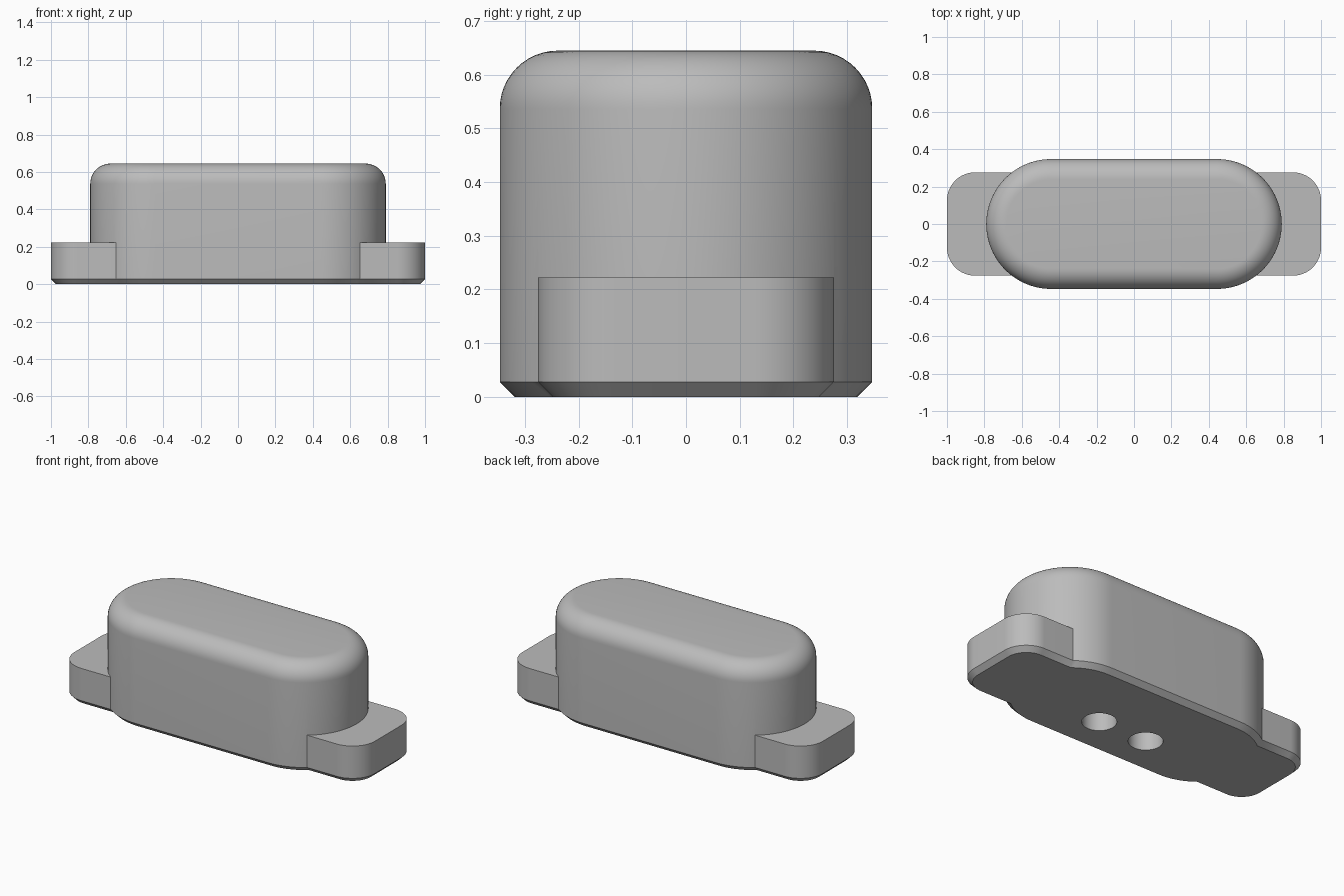
import bpy, bmesh, math

old = bpy.data.objects.get("Cube")
if old:
    bpy.data.objects.remove(old, do_unlink=True)

grey = bpy.data.materials.new("plain grey")
grey.use_nodes = True
colour = (0.5, 0.5, 0.5, 1)
grey.diffuse_color = colour
grey.node_tree.nodes["Principled BSDF"].inputs["Base Color"].default_value = colour


def outline(hx, hy, r, z, steps=24):
    """Rounded rectangle around the origin at height z."""
    points = []
    for k, (sx, sy) in enumerate([(1, 1), (-1, 1), (-1, -1), (1, -1)]):
        for i in range(steps + 1):
            a = (k + i / steps) * math.pi / 2
            points.append((sx * (hx - r) + r * math.cos(a),
                           sy * (hy - r) + r * math.sin(a), z))
    return points


def loft(name, hx, hy, r, profile):
    """Solid stacked from rounded outlines; profile holds (inset, height)."""
    bm = bmesh.new()
    rings = [[bm.verts.new(p) for p in outline(hx - d, hy - d, r - d, z)]
             for d, z in profile]
    n = len(rings[0])
    for low, high in zip(rings, rings[1:]):
        for i in range(n):
            j = (i + 1) % n
            bm.faces.new((low[i], low[j], high[j], high[i]))
    bm.faces.new(rings[0][::-1])
    bm.faces.new(rings[-1])
    bmesh.ops.remove_doubles(bm, verts=bm.verts, dist=1e-5)
    bmesh.ops.recalc_face_normals(bm, faces=bm.faces)
    mesh = bpy.data.meshes.new(name)
    bm.to_mesh(mesh)
    bm.free()
    mesh.materials.append(grey)
    obj = bpy.data.objects.new(name, mesh)
    bpy.context.collection.objects.link(obj)
    return obj


def combine(target, tool, operation):
    """Apply a boolean and remove the tool."""
    mod = target.modifiers.new(operation, "BOOLEAN")
    mod.operation = operation
    mod.solver = "EXACT"
    mod.object = tool
    bpy.context.view_layer.objects.active = target
    bpy.ops.object.modifier_apply(modifier=mod.name)
    bpy.data.objects.remove(tool, do_unlink=True)


# Pill-shaped housing: chamfered foot, rounded top edge
height, fillet, chamfer = 0.645, 0.108, 0.028
foot = [(chamfer, 0), (0, chamfer)]
dome = []
for i in range(13):
    a = i / 12 * math.pi / 2
    dome.append((fillet * (1 - math.cos(a)), height - fillet * (1 - math.sin(a))))
housing = loft("housing", 0.79, 0.347, 0.347, foot + dome)

# Mounting tabs: one low bar passing through the housing
tabs = loft("mounting_tabs", 1.0, 0.276, 0.15, foot + [(0, 0.222)])
combine(housing, tabs, "UNION")

# Two blind round holes in the underside
for x in (-0.16, 0.16):
    hole = loft("hole_cutter", 0.093, 0.093, 0.093, [(0, -0.1), (0, 0.35)])
    hole.hide_render = True
    hole.location = (x, -0.095, 0)
    bpy.context.view_layer.update()
    combine(housing, hole, "DIFFERENCE")

# Smooth curves, crisp chamfers
bpy.ops.object.select_all(action="DESELECT")
housing.select_set(True)
bpy.context.view_layer.objects.active = housing
bpy.ops.object.shade_smooth_by_angle(angle=math.radians(30))
